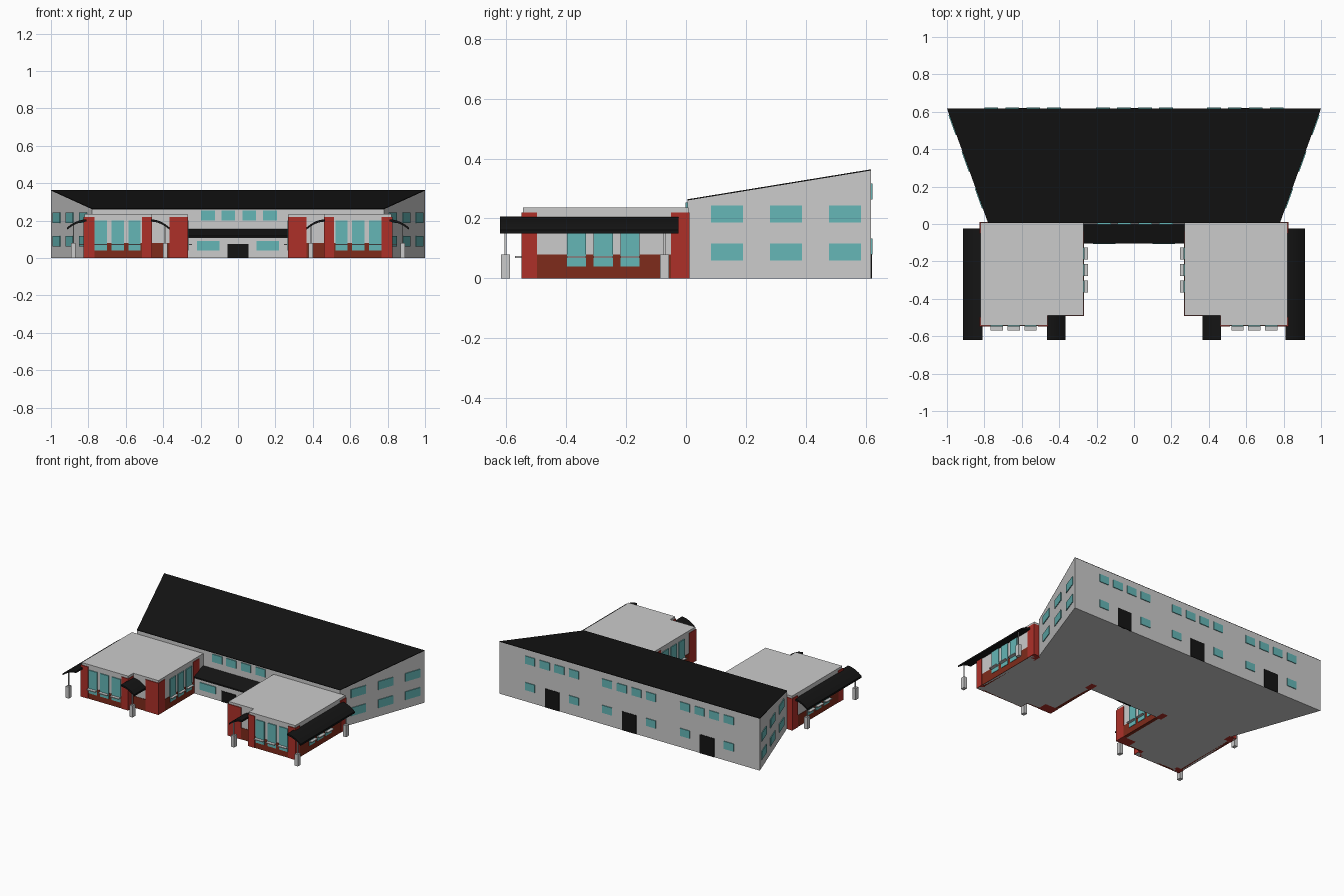
import bpy
import math

if "Cube" in bpy.data.objects:
    bpy.data.objects.remove(bpy.data.objects["Cube"])


def material(name, r, g, b):
    m = bpy.data.materials.new(name)
    m.diffuse_color = (r, g, b, 1)
    m.use_nodes = True
    m.node_tree.nodes["Principled BSDF"].inputs["Base Color"].default_value = m.diffuse_color
    return m


BLACK = material("black_metal", 0.007, 0.007, 0.007)
RED = material("red_brick", 0.42, 0.03, 0.022)
DARK = material("dark_brick", 0.21, 0.024, 0.011)
GLASS = material("teal_glass", 0.13, 0.47, 0.47)


def loft(name, a, b, mat=None):
    """Closed solid between two matching point loops."""
    n = len(a)
    faces = [tuple(range(n))[::-1], tuple(range(n, 2 * n))]
    faces += [(i, (i + 1) % n, n + (i + 1) % n, n + i) for i in range(n)]
    me = bpy.data.meshes.new(name)
    me.from_pydata(list(a) + list(b), [], faces)
    ob = bpy.data.objects.new(name, me)
    bpy.context.collection.objects.link(ob)
    if mat:
        me.materials.append(mat)
    # consistent outward normals
    import bmesh
    bm = bmesh.new()
    bm.from_mesh(me)
    bmesh.ops.recalc_face_normals(bm, faces=bm.faces)
    bm.to_mesh(me)
    bm.free()
    return ob


def prism(name, poly, z0, z1, mat=None):
    """Plan polygon raised from z0 to z1; either may be a function of y."""
    f0 = z0 if callable(z0) else lambda y: z0
    f1 = z1 if callable(z1) else lambda y: z1
    return loft(name, [(x, y, f0(y)) for x, y in poly],
                [(x, y, f1(y)) for x, y in poly], mat)


def box(name, x0, x1, y0, y1, z0, z1, mat=None):
    return prism(name, [(x0, y0), (x1, y0), (x1, y1), (x0, y1)], z0, z1, mat)


# Main hall: trapezoid plan with a roof rising to the back
FRONT, BACK = 0.005, 0.618
hall = [(-0.78, FRONT), (0.78, FRONT), (1, BACK), (-1, BACK)]


def slope(y):
    return 0.26 + 0.1 * (y - FRONT) / (BACK - FRONT)


prism("hall_walls", hall, 0, slope)
prism("hall_roof", hall, slope, lambda y: slope(y) + 0.004, BLACK)

# Entrance lean-to between the wings
porch = [(-0.27, -0.1), (0.27, -0.1), (0.27, FRONT), (-0.27, FRONT)]


def porch_slope(y):
    return 0.145 + 0.35 * y


prism("entrance_walls", porch, 0, porch_slope)
prism("entrance_roof", [(x, y - 0.003) for x, y in porch],
      lambda y: porch_slope(y) - 0.002, lambda y: porch_slope(y) + 0.008, BLACK)
box("entrance_door", -0.055, 0.055, -0.104, -0.09, 0, 0.075, BLACK)

# Upper front windows of the hall
for x in (-0.16, -0.052, 0.06, 0.172):
    box("hall_front_window", x - 0.037, x + 0.037, -0.002, 0.01, 0.2, 0.253, GLASS)

# Back wall: three bays of four windows above, window-door-window below
for bay in (-0.595, 0.003, 0.595):
    for i in range(4):
        x = bay + (i - 1.5) * 0.112
        box("back_upper_window", x - 0.037, x + 0.037, 0.61, 0.623, 0.263, 0.317, GLASS)
        if i in (0, 3):
            box("back_lower_window", x - 0.037, x + 0.037, 0.61, 0.623, 0.08, 0.133, GLASS)
    box("back_door", bay - 0.055, bay + 0.055, 0.61, 0.621, 0, 0.13, BLACK)

for s in (-1, 1):
    def mbox(name, x0, x1, *rest):
        return box(name, s * x0, s * x1, *rest)

    mbox("entrance_window", 0.1, 0.22, -0.106, -0.09, 0.04, 0.09, GLASS)

    # Windows on the slanted end walls
    for y0 in (0.083, 0.28, 0.477):
        for z0 in (0.06, 0.187):
            ys = (y0, y0 + 0.107)
            xs = [0.78 + 0.22 * (y - FRONT) / (BACK - FRONT) for y in ys]
            plan = [(s * (xs[0] - 0.01), ys[0]), (s * (xs[0] + 0.005), ys[0]),
                    (s * (xs[1] + 0.005), ys[1]), (s * (xs[1] - 0.01), ys[1])]
            prism("end_wall_window", plan, z0, z0 + 0.057, GLASS)

    # Wing body with a notched inner front corner
    wing = [(0.82, 0.008), (0.27, 0.008), (0.27, -0.488), (0.463, -0.488),
            (0.463, -0.543), (0.82, -0.543)]
    prism("wing_body", [(s * x, y) for x, y in wing], 0, 0.236)

    # Brick corner piers
    mbox("outer_front_pier", 0.768, 0.825, -0.548, -0.497, 0, 0.22, RED)
    mbox("outer_back_pier", 0.768, 0.825, -0.05, 0.012, 0, 0.22, RED)
    mbox("step_pier", 0.46, 0.512, -0.548, -0.48, 0, 0.22, RED)
    mbox("inner_front_pier", 0.266, 0.367, -0.493, -0.42, 0, 0.22, RED)
    mbox("inner_back_pier", 0.266, 0.31, -0.107, -0.04, 0, 0.22, RED)

    # Dark brick base courses
    mbox("front_base", 0.512, 0.768, -0.546, -0.53, 0, 0.08, DARK)
    mbox("notch_base", 0.367, 0.46, -0.491, -0.48, 0, 0.08, DARK)
    mbox("outer_base", 0.8, 0.823, -0.497, -0.05, 0, 0.08, DARK)
    mbox("inner_base", 0.267, 0.29, -0.42, -0.107, 0, 0.08, DARK)

    # Tall windows with projecting sills on three sides of the wing
    for i in range(3):
        x = 0.553 + 0.09 * i
        mbox("front_window", x - 0.033, x + 0.033, -0.549, -0.53, 0.04, 0.2, GLASS)
        mbox("front_sill", x - 0.033, x + 0.033, -0.57, -0.53, 0.068, 0.074)
        y = -0.365 + 0.089 * i
        mbox("outer_window", 0.8, 0.826, y - 0.032, y + 0.032, 0.04, 0.2, GLASS)
        mbox("outer_sill", 0.8, 0.847, y - 0.032, y + 0.032, 0.068, 0.074)
        y = -0.333 + 0.088 * i
        mbox("inner_window", 0.264, 0.29, y - 0.032, y + 0.032, 0.04, 0.2, GLASS)
        mbox("inner_sill", 0.247, 0.29, y - 0.032, y + 0.032, 0.068, 0.074)

    # Curved canopies: arc profile swept along y
    for name, xa, xb, y0, y1 in (("outer_canopy", 0.81, 0.915, -0.62, -0.025),
                                 ("inner_canopy", 0.465, 0.365, -0.62, -0.488)):
        top = [(s * (xa + (xb - xa) * t / 8), 0.206 - 0.044 * (t / 8) ** 2)
               for t in range(9)]
        profile = top + [(x, z - 0.012) for x, z in reversed(top)]
        loft(name, [(x, y0, z) for x, z in profile],
             [(x, y1, z) for x, z in profile], BLACK)

    # Canopy posts: block base with a thin pole
    for x, y in ((0.88, -0.602), (0.88, -0.072), (0.39, -0.602)):
        mbox("post_base", x - 0.012, x + 0.012, y - 0.015, y + 0.015, 0, 0.08)
        mbox("post_pole", x - 0.003, x + 0.003, y - 0.003, y + 0.003, 0.08, 0.175)
